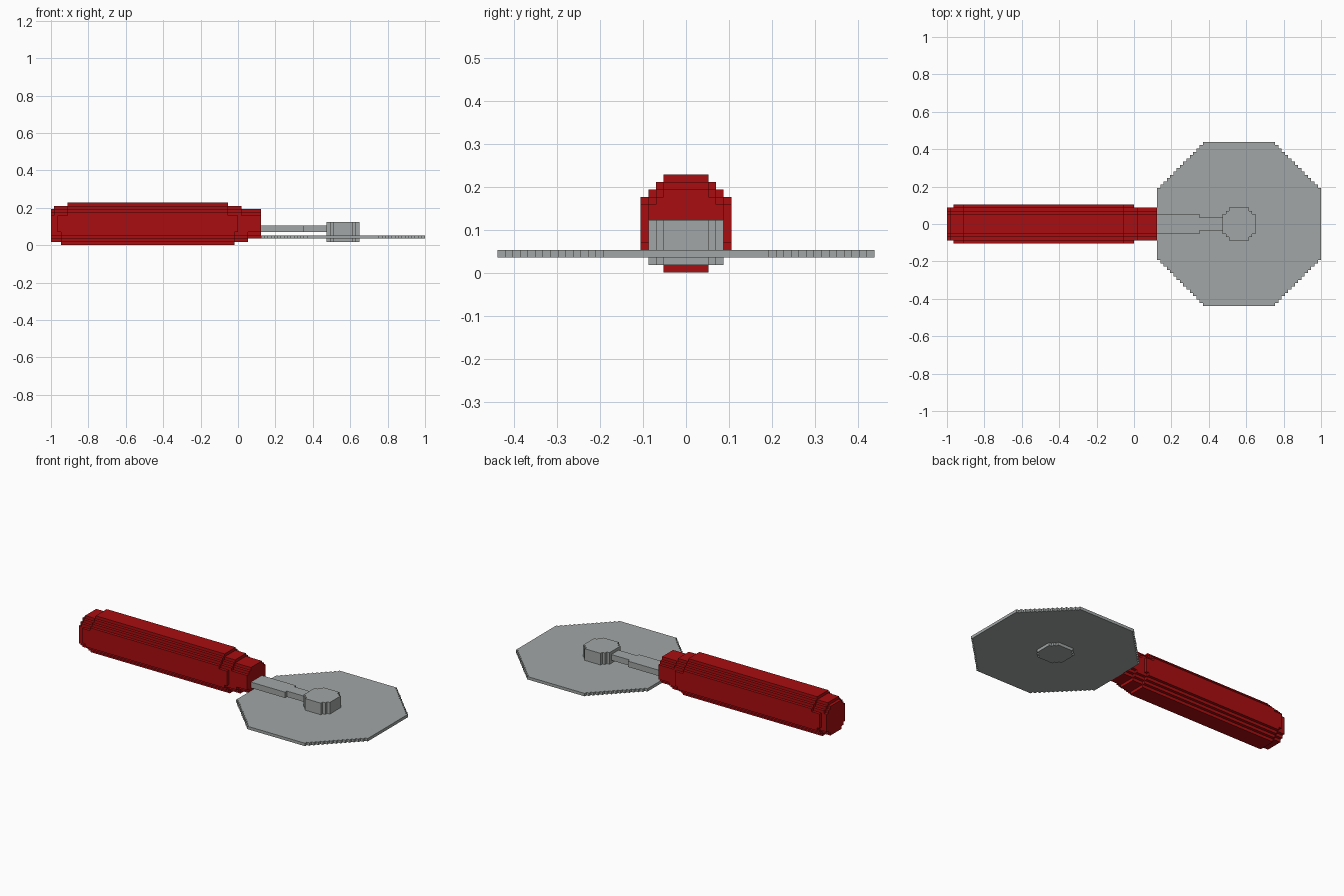
import bpy, bmesh

if "Cube" in bpy.data.objects:
    bpy.data.objects.remove(bpy.data.objects["Cube"])

U = 2 / 114  # step size: the model is built on a grid of small blocks


def material(name, rgb):
    m = bpy.data.materials.new(name)
    m.diffuse_color = (*rgb, 1)
    m.use_nodes = True
    m.node_tree.nodes["Principled BSDF"].inputs["Base Color"].default_value = m.diffuse_color
    return m


RED = material("handle red", (0.40, 0.004, 0.005))
STEEL = material("steel grey", (0.36, 0.38, 0.38))


def finish(name, bm, mat):
    bmesh.ops.recalc_face_normals(bm, faces=bm.faces)
    mesh = bpy.data.meshes.new(name)
    bm.to_mesh(mesh)
    bm.free()
    mesh.materials.append(mat)
    ob = bpy.data.objects.new(name, mesh)
    bpy.context.collection.objects.link(ob)


def prism(name, outline, z0, z1, mat):
    """Extrude an outline given in grid steps from z0 to z1."""
    bm = bmesh.new()
    face = bm.faces.new([bm.verts.new((x * U, y * U, z0 * U)) for x, y in outline])
    top = bmesh.ops.extrude_face_region(bm, geom=[face], use_keep_orig=True)["geom"]
    for v in top:
        if isinstance(v, bmesh.types.BMVert):
            v.co.z = z1 * U
    finish(name, bm, mat)


def stepped_octagon(cx, r, cut):
    """Octagon whose four slanted sides are one-block stairs."""
    corner = [(r, r - cut)]
    for i in range(cut):
        corner += [(r - i - 1, r - cut + i), (r - i - 1, r - cut + i + 1)]
    pts = []
    for _ in range(4):
        pts += corner
        corner = [(-y, x) for x, y in corner]  # quarter turn
    return [(cx + x, y) for x, y in pts]


# Cutting wheel, hub and shaft
prism("cutting_wheel", stepped_octagon(32, 25, 14), 2, 3, STEEL)
prism("wheel_hub", stepped_octagon(32, 5, 2), 1, 7, STEEL)
prism("shaft", [(6, -3), (20, -3), (20, -2), (28, -2),
                (28, 2), (20, 2), (20, 3), (6, 3)], 4, 6, STEEL)

# Handle: lengthwise slabs (x start, x end, bottom, top, half width)
slabs = [(-57, -56, 1, 11, 5), (-56, -55, 1, 12, 5), (-55, -54, 1, 12, 6),
         (-54, -52, 0, 12, 6), (-52, -3, 0, 13, 6), (-3, -1, 0, 12, 6),
         (-1, 0, 1, 12, 6), (0, 1, 1, 12, 5), (1, 3, 1, 11, 5), (3, 7, 2, 11, 5)]
cells = set()
for x0, x1, z0, z1, w in slabs:
    for z in range(z0, z1):
        half = min(w, 3 + min(z - z0, z1 - 1 - z))  # stepped corners
        cells |= {(x, y, z) for x in range(x0, x1) for y in range(-half, half)}

# Outer skin of the handle blocks, flat areas merged
bm = bmesh.new()
verts = {}


def vert(p):
    if p not in verts:
        verts[p] = bm.verts.new([c * U for c in p])
    return verts[p]


for c in cells:
    for axis in range(3):
        for side in (0, 1):
            n = list(c)
            n[axis] += 2 * side - 1
            if tuple(n) in cells:
                continue
            quad = []
            for a, b in ((0, 0), (1, 0), (1, 1), (0, 1)):
                p = list(c)
                p[axis] += side
                p[(axis + 1) % 3] += a
                p[(axis + 2) % 3] += b
                quad.append(vert(tuple(p)))
            bm.faces.new(quad if side else quad[::-1])
bmesh.ops.dissolve_limit(bm, angle_limit=0.02, verts=bm.verts, edges=bm.edges)
finish("handle", bm, RED)
